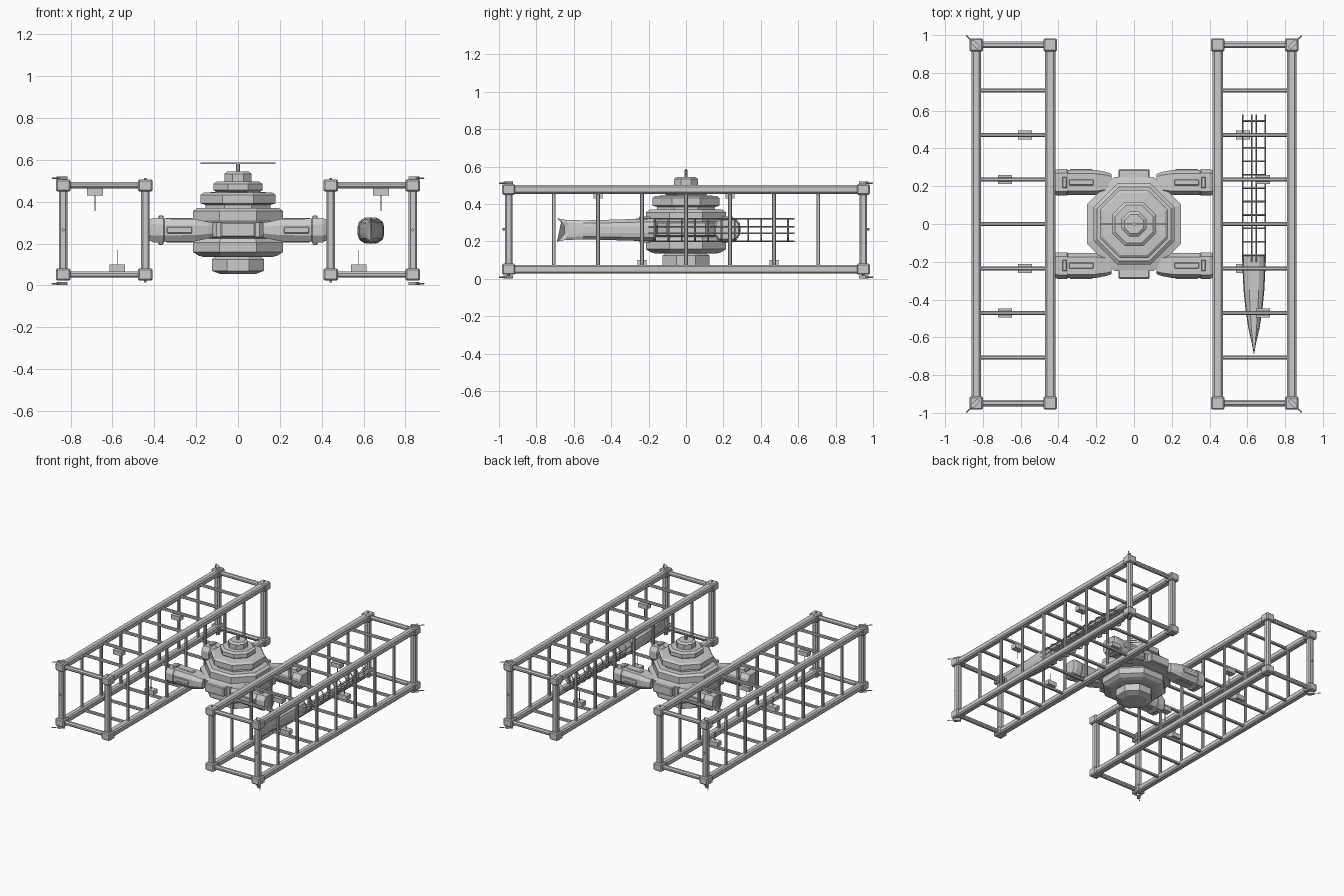
import bpy, bmesh, math
from mathutils import Vector, Matrix

if "Cube" in bpy.data.objects:
    bpy.data.objects.remove(bpy.data.objects["Cube"])


def finish(name, bm, bevel=0.0):
    bmesh.ops.recalc_face_normals(bm, faces=bm.faces)
    me = bpy.data.meshes.new(name)
    bm.to_mesh(me)
    bm.free()
    ob = bpy.data.objects.new(name, me)
    bpy.context.collection.objects.link(ob)
    if bevel:
        m = ob.modifiers.new("bevel", 'BEVEL')
        m.width = bevel
        m.segments = 1
    return ob


def box(bm, c, s, rot=0.0):
    bmesh.ops.create_cube(bm, size=1, matrix=Matrix.Translation(c)
                          @ Matrix.Rotation(rot, 4, 'Z') @ Matrix.Diagonal((*s, 1)))


def rod(bm, p, q, r, sides=6):
    p, q = Vector(p), Vector(q)
    d = q - p
    bmesh.ops.create_cone(bm, cap_ends=True, segments=sides, radius1=r, radius2=r, depth=d.length,
                          matrix=Matrix.Translation((p + q) / 2) @ d.to_track_quat('Z', 'Y').to_matrix().to_4x4())


def loft(bm, rings):
    loops = [[bm.verts.new(p) for p in ring] for ring in rings]
    n = len(loops[0])
    for a, b in zip(loops, loops[1:]):
        for i in range(n):
            bm.faces.new((a[i], a[(i + 1) % n], b[(i + 1) % n], b[i]))
    bm.faces.new(loops[0])
    bm.faces.new(loops[-1])


# Central hub: stepped octagonal tiers (apothem, z)
profile = [(.085, .055), (.125, .07), (.125, .125), (.11, .135), (.16, .135), (.19, .143), (.215, .16),
           (.215, .205), (.20, .225), (.25, .232), (.25, .30), (.215, .308), (.215, .355), (.195, .37),
           (.155, .37), (.155, .385), (.18, .392), (.18, .432), (.165, .443), (.105, .447), (.117, .455),
           (.117, .485), (.10, .497), (.065, .497), (.065, .533), (.05, .545)]
bm = bmesh.new()
rings = []
for a, z in profile:
    r = a / math.cos(math.pi / 8)
    rings.append([(r * math.cos(math.pi / 8 + k * math.pi / 4),
                   r * math.sin(math.pi / 8 + k * math.pi / 4), z) for k in range(8)])
loft(bm, rings)
finish("hub", bm)

# Front and back docking ports
bm = bmesh.new()
for s in (-1, 1):
    box(bm, (0, s * .255, .266), (.165, .07, .07))
finish("docking_ports", bm, .006)

# Mast and crossbar on the roof
bm = bmesh.new()
rod(bm, (0, 0, .54), (0, 0, .582), .009, 8)
box(bm, (0, 0, .583), (.36, .01, .008))
finish("antenna", bm)


# Four connecting arms: chamfered prisms tapering toward the hub
def arm_ring(x, w, h, sx, sy):
    pts = [(w, .45 * h), (.7 * w, h), (-.7 * w, h), (-w, .45 * h),
           (-w, -.45 * h), (-.7 * w, -h), (.7 * w, -h), (w, -.45 * h)]
    return [(sx * x, sy * .22 + y, .264 + z) for y, z in pts]


arms, fittings = bmesh.new(), bmesh.new()
for sx in (-1, 1):
    for sy in (-1, 1):
        loft(arms, [arm_ring(x, w, h, sx, sy) for x, w, h in
                    [(.12, .045, .036), (.145, .055, .04), (.205, .066, .053), (.35, .066, .055),
                     (.355, .07, .058), (.405, .07, .058), (.422, .062, .05)]])
        for s in (-1, 1):
            box(fittings, (sx * .368, sy * .22, .264 + s * .06), (.022, .06, .02))
            box(fittings, (sx * .28, sy * .22, .264 + s * .054), (.13, .03, .008))
        box(fittings, (sx * .28, sy * .288, .264), (.12, .008, .03))
finish("arms", arms)
finish("arm_fittings", fittings, .003)

# Two box trusses
INNER, OUTER, LOW, HIGH, END = .443, .835, .052, .478, .948
for sx, side in ((-1, "left"), (1, "right")):
    beams, rungs, corners, lamps, aerials = (bmesh.new() for _ in range(5))
    mid = (INNER + OUTER) / 2
    for x, w in ((INNER, .054), (OUTER, .048)):
        for z in (LOW, HIGH):
            box(beams, (sx * x, 0, z), (w, 2 * END, .046))
        for sy in (-1, 1):
            box(beams, (sx * x, sy * END, .265), (.042, .042, HIGH - LOW))
            for z in (LOW, HIGH):
                box(corners, (sx * x, sy * END, z), (.07, .07, .058))
    for z in (LOW, HIGH):
        for sy in (-1, 1):
            box(beams, (sx * mid, sy * END, z), (OUTER - INNER, .034, .03))
    # Rungs on all four long sides
    for k in range(-3, 4):
        y = k * .2355
        for z in (LOW, HIGH):
            box(rungs, (sx * mid, y, z), (OUTER - INNER, .02, .02))
        for x in (INNER, OUTER):
            box(rungs, (sx * x, y, .265), (.02, .02, HIGH - LOW))
    # Work lamps with probes, hung from the roof and standing on the floor
    for k in (-2, 1):
        y = k * .2355
        box(lamps, (sx * .683, y, .446), (.075, .048, .034))
        rod(lamps, (sx * .683, y, .44), (sx * .683, y, .355), .0025)
    for k in (-1, 2):
        y = k * .2355
        box(lamps, (sx * .577, y, .083), (.075, .048, .034))
        rod(lamps, (sx * .577, y, .09), (sx * .577, y, .17), .0025)
    # Corner aerials on the outer corners, studs on the inner ones
    for sy in (-1, 1):
        for z in (.009, .512):
            box(aerials, (sx * .84, sy * .95, z), (.05, .024, .016), sx * sy * math.pi / 4)
            rod(aerials, (sx * .84, sy * .95, z), (sx * .888, sy * .998, z), .0035)
        for z in (.02, .508):
            rod(aerials, (sx * INNER, sy * END, z - .006), (sx * INNER, sy * END, z + .005), .007, 8)
        rod(aerials, (sx * OUTER, sy * .96, .265), (sx * OUTER, sy * .982, .265), .007, 8)
    finish(side + "_truss_beams", beams, .009)
    finish(side + "_truss_rungs", rungs, .004)
    finish(side + "_truss_corners", corners, .007)
    finish(side + "_truss_lamps", lamps)
    finish(side + "_truss_aerials", aerials)

# Unfinished vessel in the right truss: plated bow with a notched edge
CX, CZ = .635, .262
SECTION = [(.45, 1), (.9, .7), (1, .3), (1, -.3), (.9, -.7), (.45, -1),
           (-.45, -1), (-.9, -.7), (-1, -.3), (-1, .3), (-.9, .7), (-.45, 1)]


def hull_ring(y, w, h, notch=0):
    return [(CX + u * w, y + notch * (1 - v * v), CZ + v * h) for u, v in SECTION]


bm = bmesh.new()
loft(bm, [hull_ring(*r) for r in
          [(-.69, .002, .063, .045), (-.645, .012, .054, .02), (-.55, .03, .051), (-.45, .045, .053),
           (-.35, .055, .056), (-.25, .06, .059), (-.17, .06, .06)]])
finish("vessel_bow", bm)

# Exposed ribs and stringers of the vessel
bm = bmesh.new()
for k in range(11):
    ring = hull_ring(-.165 + k * .071, .059, .058)
    for a, b in zip(ring, ring[1:] + ring[:1]):
        rod(bm, a, b, .0045, 4)
finish("vessel_ribs", bm)
bm = bmesh.new()
for a, z in ((-.2, .06), (.2, .06), (-.2, -.06), (.2, -.06), (-1, .3), (1, .3), (-1, -.3), (1, -.3)):
    x, z = (a * .06, z) if abs(a) < 1 else (a * .06, z * .06)
    rod(bm, (CX + x, -.2, CZ + z), (CX + x, .58, CZ + z), .004, 4)
finish("vessel_stringers", bm)
